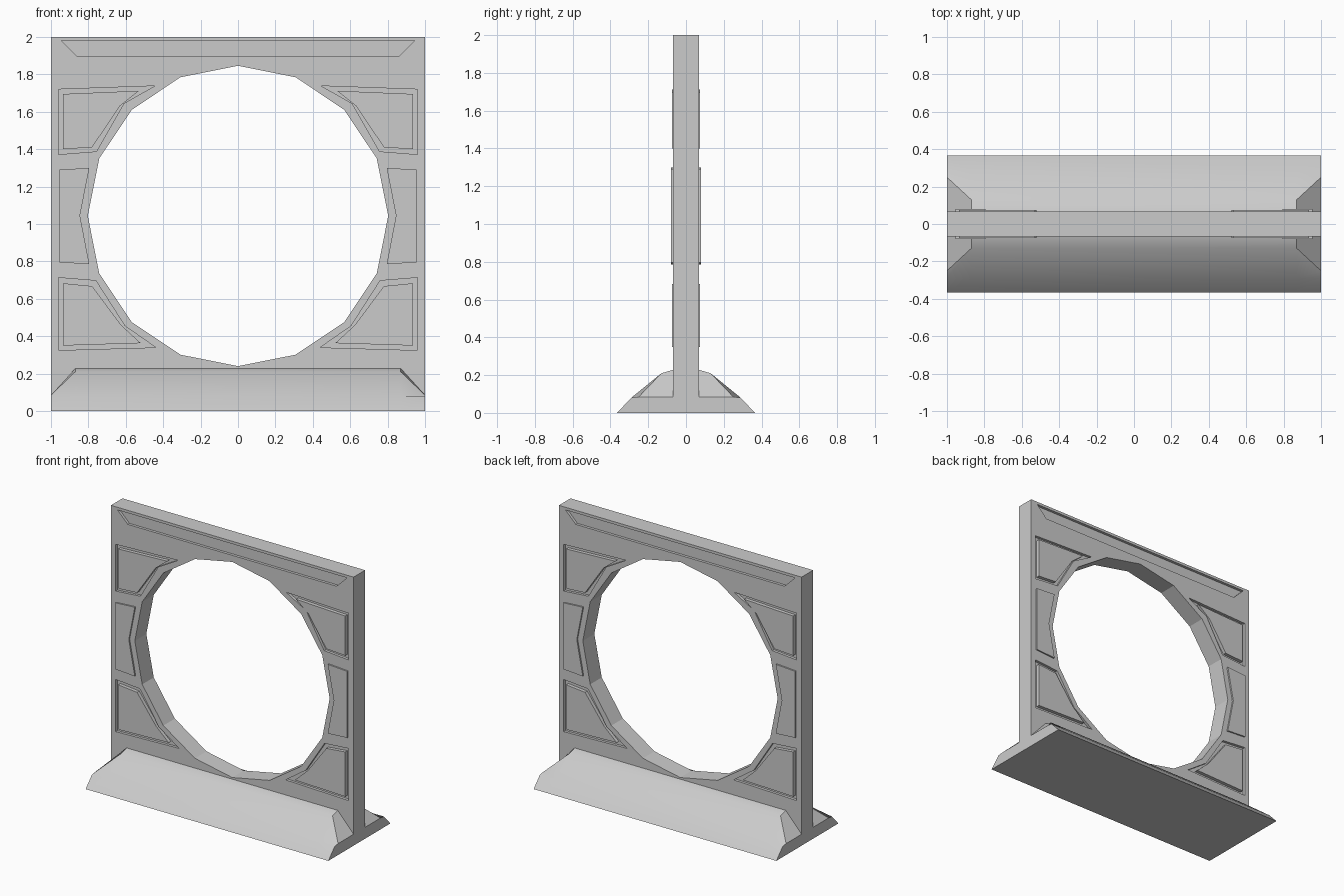
import bpy, bmesh, math

if "Cube" in bpy.data.objects:
    bpy.data.objects.remove(bpy.data.objects["Cube"])

T = 0.068      # half thickness of the upright slab
HOLE_Z, HOLE_R = 1.043, 0.803


def make_object(name, bm):
    bmesh.ops.recalc_face_normals(bm, faces=bm.faces[:])
    mesh = bpy.data.meshes.new(name)
    bm.to_mesh(mesh)
    bm.free()
    obj = bpy.data.objects.new(name, mesh)
    bpy.context.collection.objects.link(obj)
    return obj


def prism(name, outline, y0, y1, mirror=(False, False)):
    """Extrude an x-z outline from y0 to y1, optionally mirrored in x and y."""
    bm = bmesh.new()
    face = bm.faces.new([bm.verts.new((x, y0, z)) for x, z in outline])
    ext = bmesh.ops.extrude_face_region(bm, geom=[face])["geom"]
    moved = [v for v in ext if isinstance(v, bmesh.types.BMVert)]
    bmesh.ops.translate(bm, verts=moved, vec=(0, y1 - y0, 0))
    obj = make_object(name, bm)
    if any(mirror):
        m = obj.modifiers.new("mirror", "MIRROR")
        m.use_axis = (mirror[0], mirror[1], False)
        m.use_mirror_merge = False
    return obj


def cut(target, cutter):
    b = target.modifiers.new("cut", "BOOLEAN")
    b.operation, b.solver, b.object = "DIFFERENCE", "EXACT", cutter
    bpy.context.view_layer.objects.active = target
    bpy.ops.object.modifier_apply(modifier=b.name)
    bpy.data.objects.remove(cutter)


# Upright slab with sixteen-sided opening
slab = prism("frame_slab", [(-1, 0), (1, 0), (1, 2), (-1, 2)], -T, T)
ring = [(HOLE_R * math.sin(i * math.pi / 8), HOLE_Z + HOLE_R * math.cos(i * math.pi / 8))
        for i in range(16)]
cut(slab, prism("opening_cutter", ring, -0.3, 0.3))

# Long shallow groove along the top
groove = [(-0.945, 1.98), (0.945, 1.98), (0.86, 1.895), (-0.86, 1.895)]
cut(slab, prism("groove_cutter", groove, -0.2, -T + 0.02, (False, True)))

# Corner pockets and the raised panels inside them
upper_pocket = [(-.96, 1.72), (-.445, 1.738), (-.61, 1.645), (-.757, 1.388), (-.96, 1.372)]
upper_panel = [(-.935, 1.695), (-.53, 1.712), (-.63, 1.632), (-.78, 1.41), (-.935, 1.40)]
lower_pocket = [(-.96, .713), (-.76, .697), (-.605, .455), (-.44, .34), (-.96, .325)]
lower_panel = [(-.935, .683), (-.78, .668), (-.625, .46), (-.52, .363), (-.935, .35)]
for label, pocket, panel in (("upper", upper_pocket, upper_panel),
                             ("lower", lower_pocket, lower_panel)):
    cut(slab, prism(label + "_pocket_cutter", pocket, -0.2, -T + 0.02, (True, True)))
    prism(label + "_corner_panels", panel, -T + 0.02, -0.074, (True, True))

# Raised panels beside the middle of the opening
middle = [(-.955, 1.29), (-.795, 1.30), (-.845, 1.045), (-.795, .785), (-.955, .795)]
prism("middle_side_panels", middle, -T, -0.079, (True, True))

# Sloped foot on both faces, with hipped ends
end = [(-.365, 0), (-.29, .08), (-.25, .085), (-T, .085), (-T, 0)]
mid = [(-.365, 0), (-.29, .08), (-.13, .21), (-T, .228), (-T, 0)]
bm = bmesh.new()
rows = [[bm.verts.new((x, y, z)) for y, z in section]
        for x, section in ((-1, end), (-.87, mid), (.87, mid), (1, end))]
for a, b in zip(rows, rows[1:]):
    for i in range(5):
        if i != 3:      # side against the slab stays open
            j = (i + 1) % 5
            bm.faces.new((a[i], a[j], b[j], b[i]))
bm.faces.new(rows[0])
bm.faces.new(rows[-1])
foot = make_object("sloped_foot", bm)
m = foot.modifiers.new("mirror", "MIRROR")
m.use_axis = (False, True, False)
m.use_mirror_merge = False

# Soften only the shallow angles
bpy.ops.object.select_all(action="DESELECT")
foot.select_set(True)
bpy.context.view_layer.objects.active = foot
bpy.ops.object.shade_smooth_by_angle(angle=math.radians(35))
